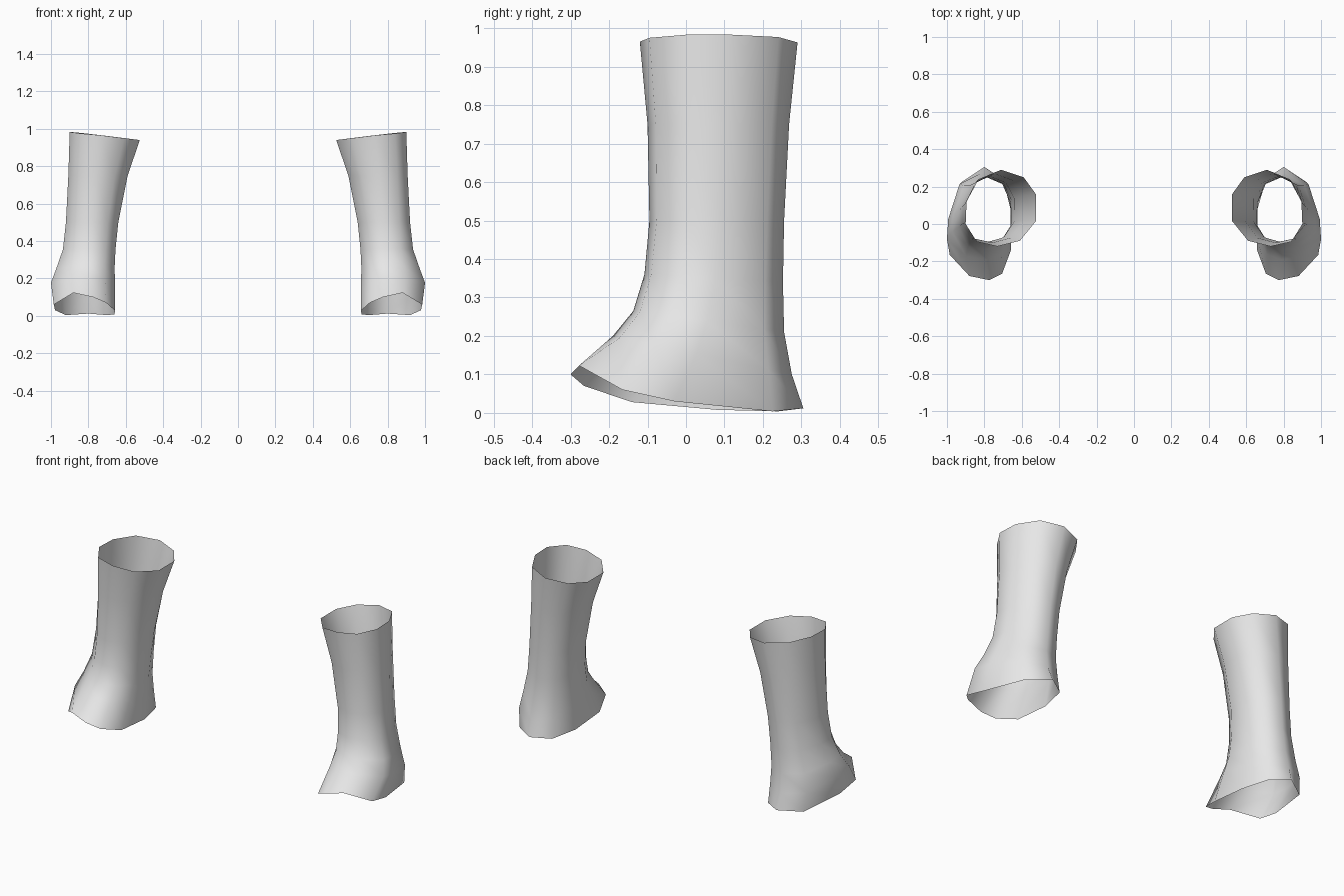
import bpy, bmesh
from mathutils import Vector

cube = bpy.data.objects.get("Cube")
if cube:
    bpy.data.objects.remove(cube, do_unlink=True)

# Single grey cloth colour
grey = bpy.data.materials.new("plain grey")
grey.use_nodes = True
COLOUR = (0.8, 0.8, 0.8, 1)
grey.diffuse_color = COLOUR
grey.node_tree.nodes["Principled BSDF"].inputs["Base Color"].default_value = COLOUR

# Open rims of the left sleeve, from the front round the outer side to the back and inner side
CUFF = [(.73, -.12, .965), (.84, -.095, .975), (.90, 0, .983), (.895, .12, .983), (.83, .24, .977),
        (.71, .29, .963), (.59, .25, .948), (.525, .16, .94), (.525, .015, .94), (.61, -.09, .95)]
HEM = [(.775, -.30, .10), (.88, -.278, .123), (.985, -.165, .06), (.978, -.03, .03), (.92, .225, .004),
       (.80, .305, .012), (.70, .24, .004), (.66, .08, .008), (.658, -.14, .028), (.705, -.265, .07)]

# Rings between the rims: front z, back z, x range, y range, blend from cuff shape to hem shape
LEVELS = [(.75, .75, .59, .907, -.10, .268, .1),
          (.50, .50, .64, .92, -.095, .255, .3),
          (.36, .34, .655, .936, -.108, .252, .5),
          (.265, .21, .66, .972, -.137, .255, .7),
          (.20, .10, .657, 1.0, -.19, .275, .85)]


def unit(ring):
    """Scale a ring's plan outline to the unit square."""
    xs, ys = [p[0] for p in ring], [p[1] for p in ring]
    return [Vector(((x - min(xs)) / (max(xs) - min(xs)), (y - min(ys)) / (max(ys) - min(ys))))
            for x, y, _ in ring]


def level_ring(zf, zb, x0, x1, y0, y1, blend):
    mixed = [a.lerp(b, blend) for a, b in zip(unit(CUFF), unit(HEM))]
    shape = unit([(p.x, p.y, 0) for p in mixed])
    return [(x0 + (x1 - x0) * p.x, y0 + (y1 - y0) * p.y, zf + (zb - zf) * p.y) for p in shape]


def sleeve(name, side):
    """Loft the rings into an open tube; side is +1 for left, -1 for right."""
    bm = bmesh.new()
    rings = [CUFF] + [level_ring(*lv) for lv in LEVELS] + [HEM]
    loops = [[bm.verts.new((side * x, y, z)) for x, y, z in ring] for ring in rings]
    for up, low in zip(loops, loops[1:]):
        for i in range(len(up)):
            j = (i + 1) % len(up)
            quad = [up[i], low[i], low[j], up[j]]
            bm.faces.new(quad if side > 0 else quad[::-1]).smooth = True
    mesh = bpy.data.meshes.new(name)
    bm.to_mesh(mesh)
    bm.free()
    mesh.materials.append(grey)
    bpy.context.collection.objects.link(bpy.data.objects.new(name, mesh))


# Mirrored pair of lower-leg sleeves
sleeve("left_leg_sleeve", 1)
sleeve("right_leg_sleeve", -1)
